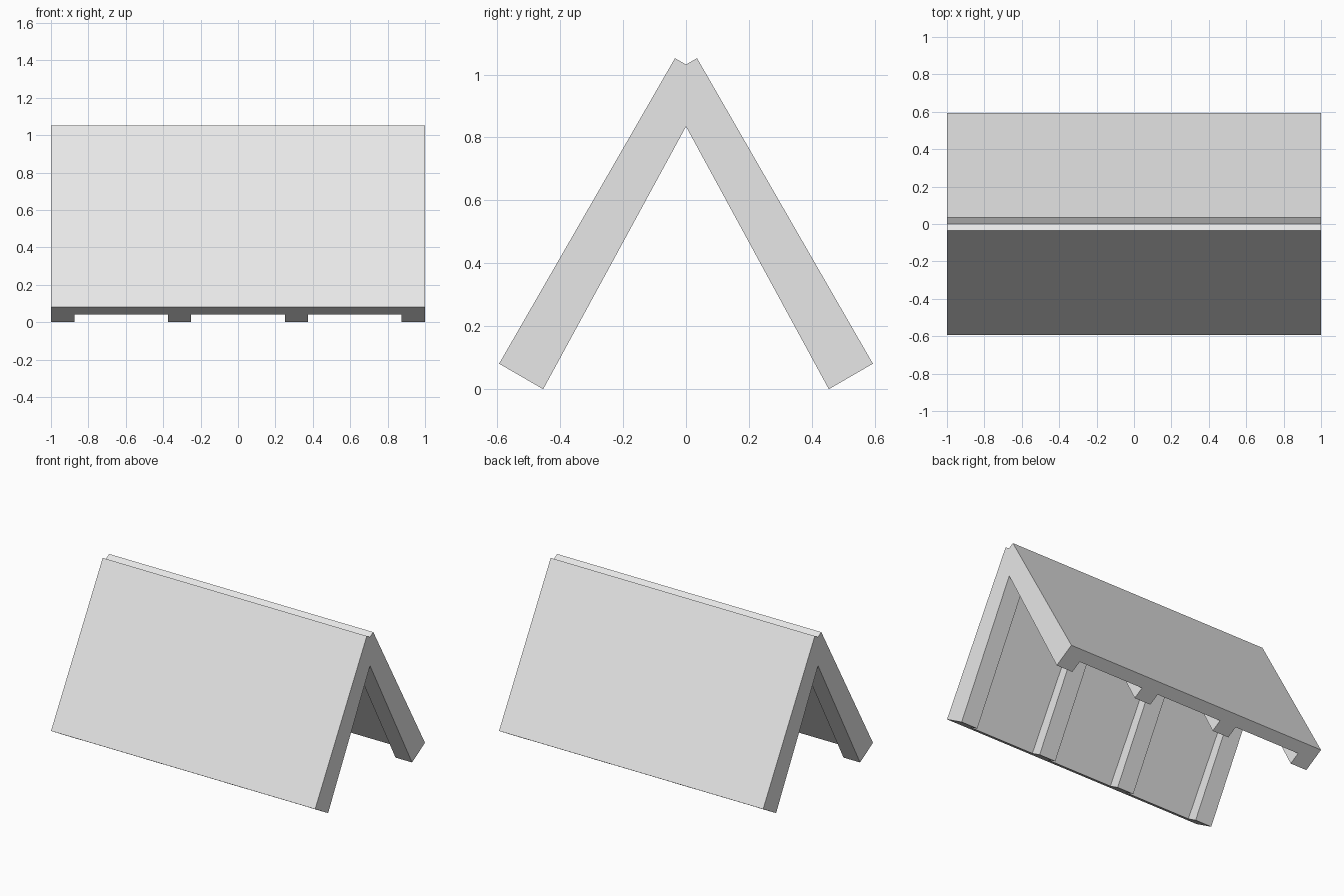
import bpy
import bmesh

cube = bpy.data.objects.get("Cube")
if cube:
    bpy.data.objects.remove(cube, do_unlink=True)

grey = bpy.data.materials.new("light_grey")
grey.use_nodes = True
grey.diffuse_color = (0.8, 0.8, 0.8, 1)
grey.node_tree.nodes["Principled BSDF"].inputs["Base Color"].default_value = grey.diffuse_color


def extrude_profile(name, profile, spans, side):
    """Extrude a (y, z) profile along x over each span; side flips y."""
    bm = bmesh.new()
    for x0, x1 in spans:
        face = bm.faces.new([bm.verts.new((x0, side * y, z)) for y, z in profile])
        out = bmesh.ops.extrude_face_region(bm, geom=[face])
        moved = [v for v in out["geom"] if isinstance(v, bmesh.types.BMVert)]
        bmesh.ops.translate(bm, verts=moved, vec=(x1 - x0, 0, 0))
    bmesh.ops.recalc_face_normals(bm, faces=bm.faces)
    mesh = bpy.data.meshes.new(name)
    bm.to_mesh(mesh)
    bm.free()
    mesh.materials.append(grey)
    obj = bpy.data.objects.new(name, mesh)
    bpy.context.collection.objects.link(obj)


# Leaning slab, mitred at the ridge where both sides meet
slab = [(-0.594, 0.081), (-0.035, 1.052), (0, 1.032), (0, 0.952), (-0.524, 0.0405)]
# Stiffening rib on the inner face, slightly thinner toward the ridge
rib = [(-0.524, 0.0405), (0, 0.952), (0, 0.835), (-0.454, 0)]
rib_width = 0.125
rib_spans = [(x, x + rib_width) for x in (-1, -0.375, 0.25, 0.875)]

for label, side in (("front", 1), ("back", -1)):
    extrude_profile(label + "_panel", slab, [(-1, 1)], side)
    extrude_profile(label + "_ribs", rib, rib_spans, side)
